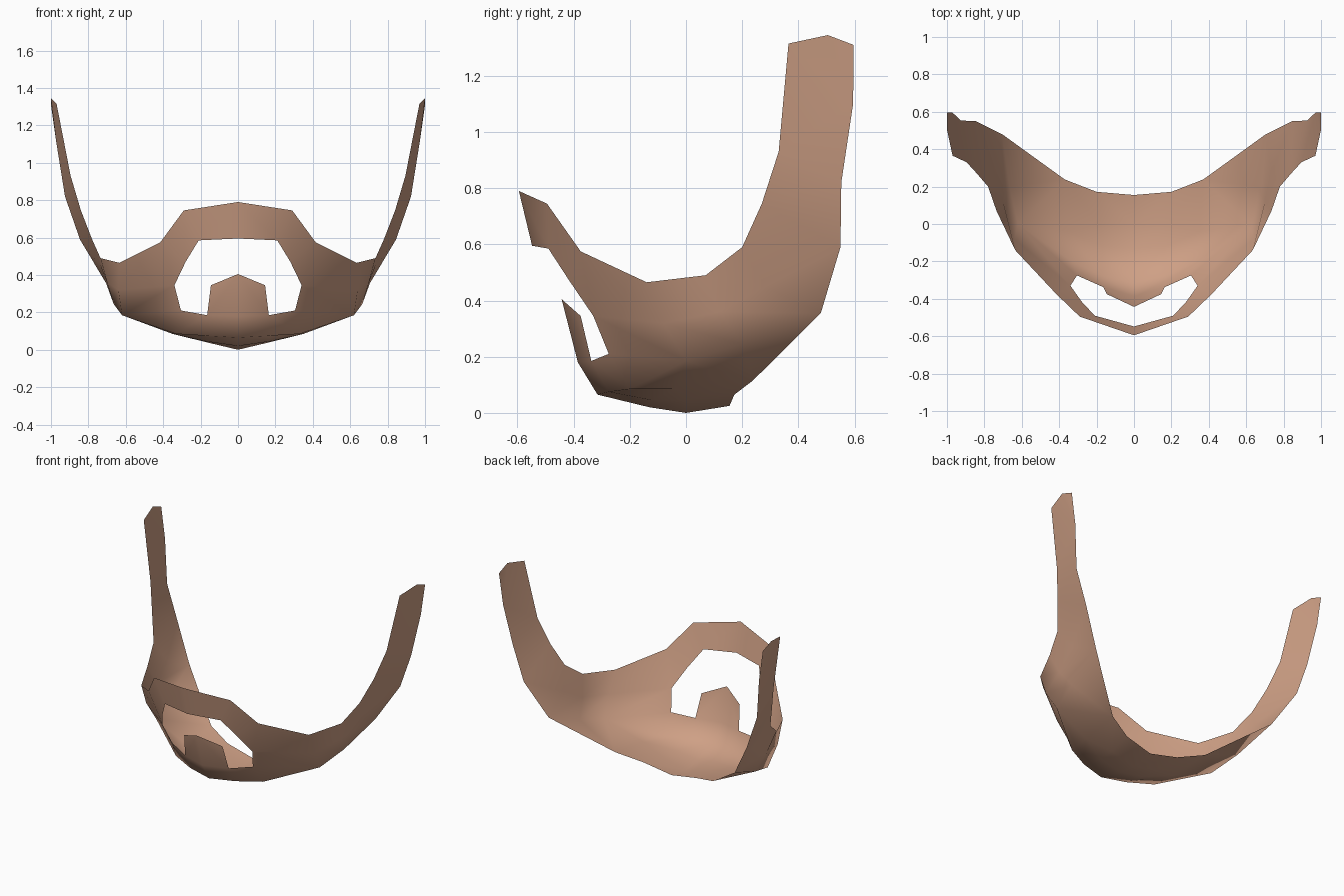
import bpy, bmesh

if "Cube" in bpy.data.objects:
    bpy.data.objects.remove(bpy.data.objects["Cube"])

bm = bmesh.new()
cache = {}


def vert(p):
    """Reuse a vertex when neighbouring strips share a point."""
    if p not in cache:
        cache[p] = bm.verts.new(p)
    return cache[p]


def strip(a, b):
    """Skin two ribs of equal length; repeated points collapse to triangles."""
    for i in range(len(a) - 1):
        ring = list(dict.fromkeys((a[i], a[i + 1], b[i + 1], b[i])))
        if len(ring) > 2:
            bm.faces.new([vert(p) for p in ring])


def loft(ribs):
    for a, b in zip(ribs, ribs[1:]):
        strip(a, b)


# shared corner points (right half)
lip_corner = (0.415, -0.375, 0.575)
hole_side = (0.34, -0.33, 0.345)
hole_low = (0.305, -0.275, 0.21)
under_front = (0.33, -0.2, 0.085)
under_mid = (0.35, -0.04, 0.085)
throat = (0.37, 0.238, 0.115)
jaw_front = (0.62, 0.0, 0.185)
jaw_rear = (0.665, 0.2, 0.245)
jaw_corner = (0.705, 0.48, 0.355)
cheek_rear = (0.78, 0.2, 0.59)
cheek_mid = (0.735, 0.28, 0.45)
ear_low = (0.845, 0.55, 0.59)

# moustache band over the mouth opening
loft([
    [(0, -0.595, 0.79), (0, -0.548, 0.595)],
    [(0.29, -0.495, 0.745), (0.21, -0.49, 0.585)],
    [lip_corner, (0.28, -0.415, 0.47)],
    [lip_corner, hole_side],
])

# chin: centre rib, tuft rib, then the corner below the mouth opening
chin = [(0, -0.443, 0.405), (0, -0.385, 0.18), (0, -0.315, 0.065),
        (0, -0.13, 0.02), (0, 0, 0), (0, 0.155, 0.025)]
tuft = [(0.145, -0.375, 0.345), (0.165, -0.337, 0.185), (0.17, -0.275, 0.075),
        (0.17, -0.12, 0.045), (0.18, 0.0, 0.043), (0.2, 0.172, 0.065)]
corner = [hole_low, under_front, under_mid, under_mid, throat]
strip(chin, tuft)
strip(tuft[1:], corner)

# jaw and cheek
cheek_a = [(0.635, -0.14, 0.465), (0.64, -0.08, 0.32), jaw_front]
cheek_b = [(0.735, 0.07, 0.49), (0.70, 0.12, 0.36), jaw_rear]
strip([lip_corner, hole_side, hole_low, under_front, under_mid, throat],
      cheek_a + [jaw_front, jaw_front, throat])
strip(cheek_a + [throat], cheek_b + [throat])
strip(cheek_b + [throat], [cheek_rear, cheek_mid, jaw_corner, jaw_corner])

# sideburn
temple = (0.97, 0.595, 1.1)
strip([cheek_rear, cheek_mid, jaw_corner], [(0.84, 0.27, 0.745), ear_low, ear_low])
loft([
    [(0.84, 0.27, 0.745), ear_low],
    [(0.895, 0.33, 0.93), (0.925, 0.553, 0.82)],
    [(0.97, 0.365, 1.315), temple],
    [(1.0, 0.505, 1.345), temple],
    [(1.0, 0.597, 1.31), temple],
])

mesh = bpy.data.meshes.new("beard")
for f in bm.faces:
    f.smooth = True
bm.to_mesh(mesh)
bm.free()

mat = bpy.data.materials.new("tan brown")
mat.diffuse_color = (0.62, 0.35, 0.235, 1)
mat.use_nodes = True
mat.node_tree.nodes["Principled BSDF"].inputs["Base Color"].default_value = mat.diffuse_color
mesh.materials.append(mat)

beard = bpy.data.objects.new("beard", mesh)
bpy.context.collection.objects.link(beard)
mirror = beard.modifiers.new("mirror", 'MIRROR')
mirror.use_clip = True
